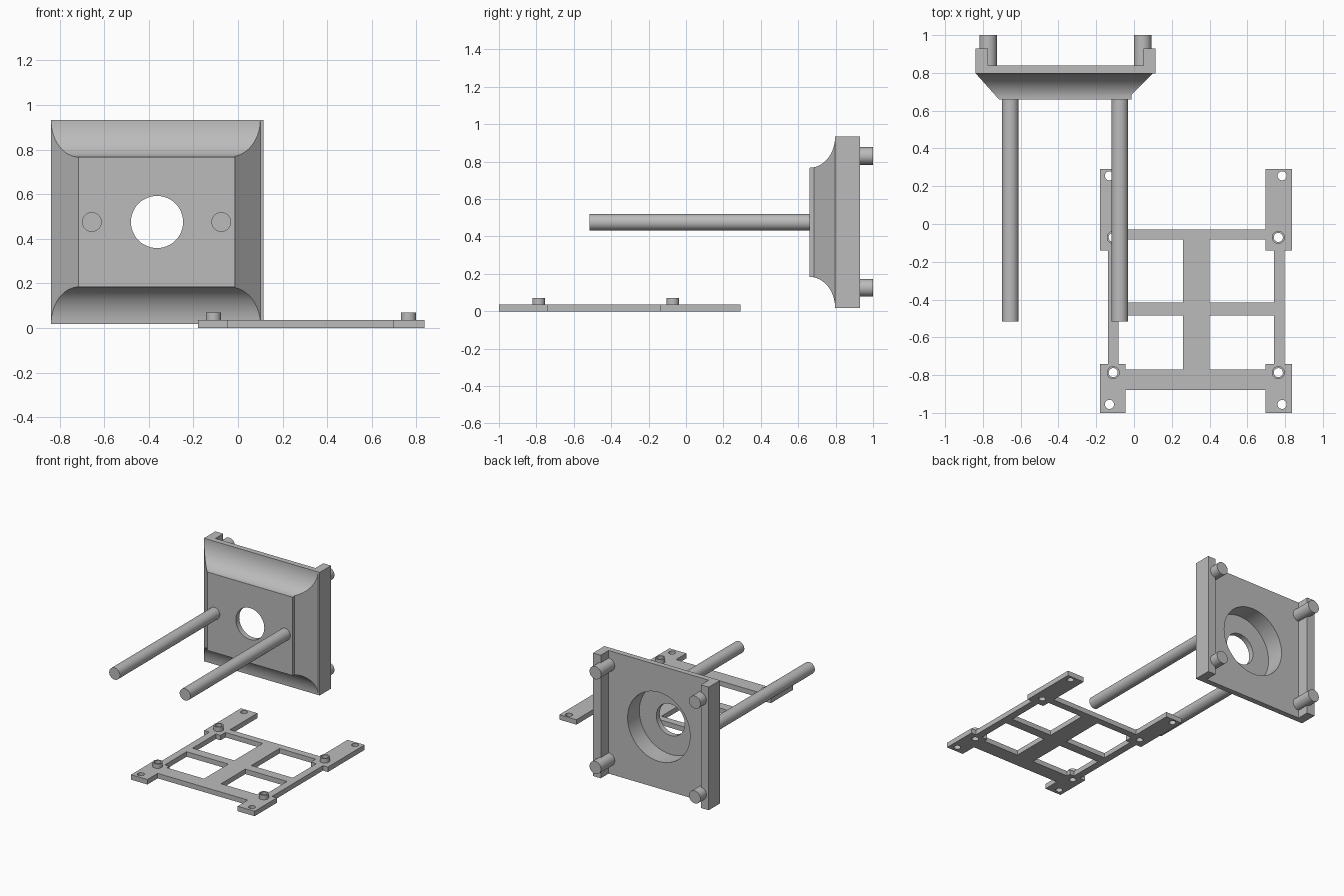
import bpy, bmesh, math
from mathutils import Matrix, Vector

cube = bpy.data.objects.get("Cube")
if cube:
    bpy.data.objects.remove(cube, do_unlink=True)

gray = bpy.data.materials.new("plain gray")
gray.use_nodes = True
color = (0.5, 0.5, 0.5, 1)
gray.diffuse_color = color
gray.node_tree.nodes["Principled BSDF"].inputs["Base Color"].default_value = color


def make_object(name, bm):
    bmesh.ops.recalc_face_normals(bm, faces=bm.faces[:])
    mesh = bpy.data.meshes.new(name)
    bm.to_mesh(mesh)
    bm.free()
    mesh.materials.append(gray)
    obj = bpy.data.objects.new(name, mesh)
    bpy.context.scene.collection.objects.link(obj)
    return obj


def prism(name, points, direction):
    """Extrude a closed outline of 3D points."""
    bm = bmesh.new()
    face = bm.faces.new([bm.verts.new(p) for p in points])
    result = bmesh.ops.extrude_face_region(bm, geom=[face], use_keep_orig=True)
    moved = [g for g in result["geom"] if isinstance(g, bmesh.types.BMVert)]
    bmesh.ops.translate(bm, verts=moved, vec=direction)
    return make_object(name, bm)


def cylinder(name, start, end, radius):
    start, end = Vector(start), Vector(end)
    axis = end - start
    turn = axis.to_track_quat("Z", "Y").to_matrix().to_4x4()
    bm = bmesh.new()
    bmesh.ops.create_cone(bm, cap_ends=True, segments=48, radius1=radius, radius2=radius,
                          depth=axis.length, matrix=Matrix.Translation((start + end) / 2) @ turn)
    return make_object(name, bm)


def boolean(obj, other, operation):
    mod = obj.modifiers.new(operation, "BOOLEAN")
    mod.operation, mod.solver, mod.object = operation, "EXACT", other
    graph = bpy.context.evaluated_depsgraph_get()
    mesh = bpy.data.meshes.new_from_object(obj.evaluated_get(graph))
    obj.modifiers.clear()
    obj.data = mesh
    bpy.data.objects.remove(other, do_unlink=True)


# Housing: coved side profile crossed with a plan outline that includes the rear rails
low, high, front, lip, back, rail_back = 0.018, 0.933, 0.66, 0.797, 0.838, 0.93
cove = []
for i in range(17):
    a = math.pi / 2 * i / 16
    cove.append((front + (lip - front) * math.sin(a), high - 0.166 * math.cos(a)))
middle = (low + high) / 2
side = cove + [(rail_back, high), (rail_back, low)]
side += [(y, 2 * middle - z) for y, z in reversed(cove)]
housing = prism("housing", [(-1, y, z) for y, z in side], (1.5, 0, 0))
plan = [(-0.715, front), (-0.013, front), (-0.013, 0.685), (0.1, lip), (0.114, lip),
        (0.114, rail_back), (0.05, rail_back), (0.05, back), (-0.773, back),
        (-0.773, rail_back), (-0.838, rail_back), (-0.838, lip)]
boolean(housing, prism("plan_cutter", [(x, y, -0.2) for x, y in plan], (0, 0, 1.5)), "INTERSECT")

# Round rear recess and through opening
cx, cz = -0.363, middle
boolean(housing, cylinder("recess_cutter", (cx, 0.7, cz), (cx, 1.1, cz), 0.257), "DIFFERENCE")
boolean(housing, cylinder("opening_cutter", (cx, 0.5, cz), (cx, 0.8, cz), 0.117), "DIFFERENCE")

# Guide rods and rear pegs
for label, rod_x, peg_x in (("right", -0.655, -0.772), ("left", -0.075, 0.046)):
    cylinder(label + "_rod", (rod_x, -0.515, cz), (rod_x, front + 0.01, cz), 0.044)
    for level, z in (("lower", 0.125), ("upper", 0.83)):
        cylinder(f"{label}_{level}_peg", (peg_x, back - 0.01, z), (peg_x, 1, z), 0.047)

# Mounting frame: merged rectangles (x0, x1, y0, y1)
bars = [(-0.137, 0.797, -0.88, -0.77), (-0.137, 0.797, -0.485, -0.415),
        (-0.137, 0.797, -0.083, -0.03), (0.26, 0.4, -0.88, -0.03),
        (-0.137, -0.083, -0.88, -0.03), (0.742, 0.797, -0.88, -0.03)]
for x0, x1 in ((-0.18, -0.045), (0.697, 0.837)):
    bars += [(x0, x1, -1, -0.74), (x0, x1, -0.14, 0.292)]
xs = sorted({v for b in bars for v in b[:2]})
ys = sorted({v for b in bars for v in b[2:]})
bm = bmesh.new()
for x0, x1 in zip(xs, xs[1:]):
    for y0, y1 in zip(ys, ys[1:]):
        mx, my = (x0 + x1) / 2, (y0 + y1) / 2
        if any(b[0] < mx < b[1] and b[2] < my < b[3] for b in bars):
            bm.faces.new([bm.verts.new((x, y, 0)) for x, y in
                          ((x0, y0), (x1, y0), (x1, y1), (x0, y1))])
bmesh.ops.remove_doubles(bm, verts=bm.verts[:], dist=0.0001)
result = bmesh.ops.extrude_face_region(bm, geom=bm.faces[:], use_keep_orig=True)
bmesh.ops.translate(bm, vec=(0, 0, 0.037),
                    verts=[g for g in result["geom"] if isinstance(g, bmesh.types.BMVert)])
frame = make_object("mounting_frame", bm)

# Hollow standoffs and corner screw holes
for label, post_x, hole_x in (("right", -0.11, -0.13), ("left", 0.764, 0.784)):
    for end, post_y, hole_y in (("front", -0.787, -0.955), ("back", -0.071, 0.255)):
        post = cylinder(f"{label}_{end}_standoff", (post_x, post_y, 0.03), (post_x, post_y, 0.07), 0.034)
        for target, x, y in ((post, post_x, post_y), (frame, post_x, post_y), (frame, hole_x, hole_y)):
            boolean(target, cylinder("hole_cutter", (x, y, -0.1), (x, y, 0.2), 0.024), "DIFFERENCE")

# Smooth the round surfaces, keep edges sharp
bpy.ops.object.select_all(action="DESELECT")
for obj in bpy.context.scene.objects:
    if obj.type == "MESH":
        obj.select_set(True)
        bpy.context.view_layer.objects.active = obj
bpy.ops.object.shade_smooth_by_angle(angle=math.radians(30))
